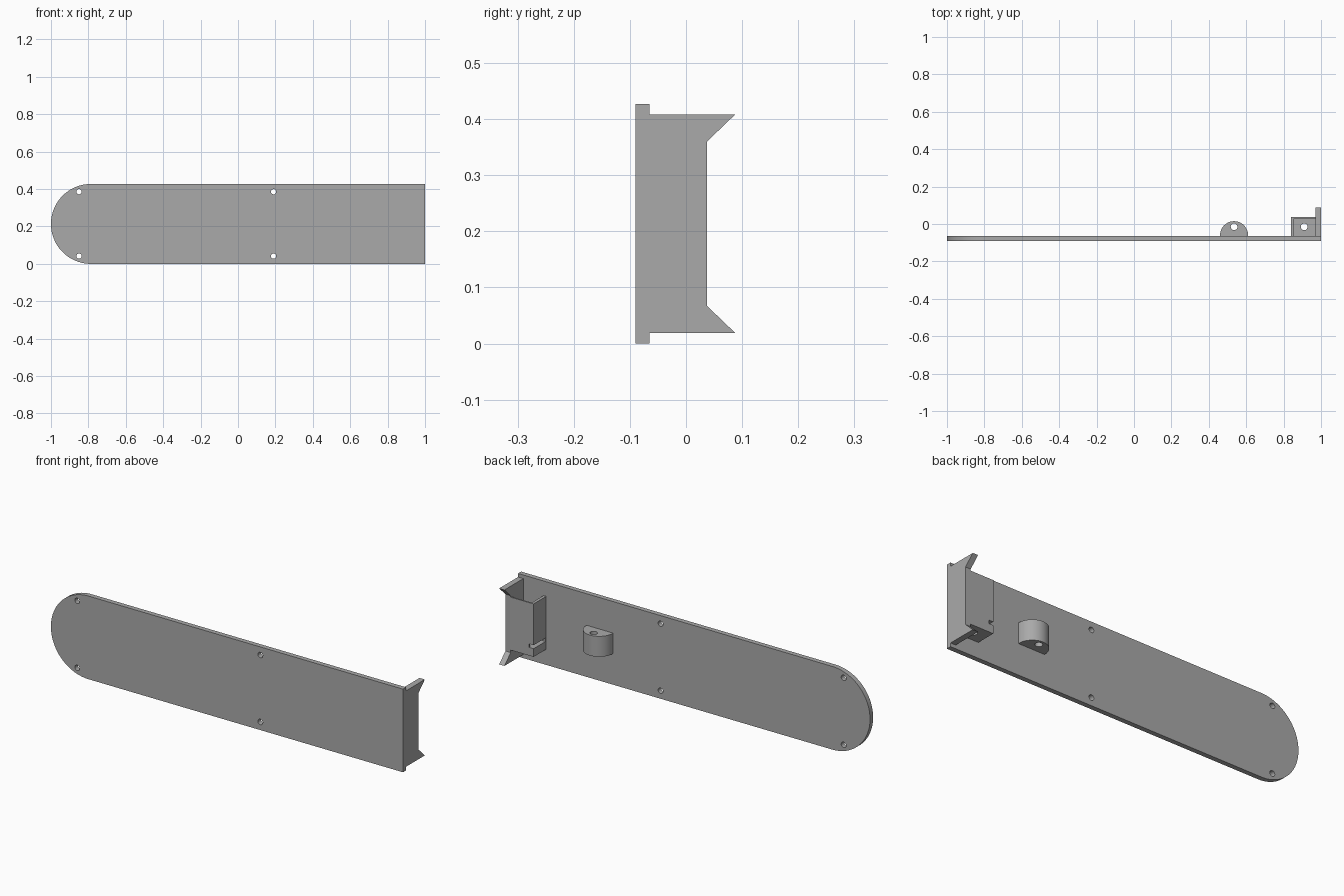
import bpy
import bmesh
from math import cos, sin, pi
from mathutils import Vector

cube = bpy.data.objects.get("Cube")
if cube:
    bpy.data.objects.remove(cube, do_unlink=True)

grey = bpy.data.materials.new("plain grey")
grey.use_nodes = True
grey.diffuse_color = (0.4, 0.4, 0.4, 1)
grey.node_tree.nodes["Principled BSDF"].inputs["Base Color"].default_value = (0.4, 0.4, 0.4, 1)


def prism(name, outline, axis, start, end):
    """Extrude a 2D outline along an axis; the outline uses the other two axes in order."""
    bm = bmesh.new()

    def place(a, b):
        co = [a, b]
        co.insert("xyz".index(axis), start)
        return co
    face = bm.faces.new([bm.verts.new(place(a, b)) for a, b in outline])
    shift = Vector()
    shift["xyz".index(axis)] = end - start
    ext = bmesh.ops.extrude_face_region(bm, geom=[face], use_keep_orig=True)
    bmesh.ops.translate(bm, vec=shift, verts=[v for v in ext["geom"] if isinstance(v, bmesh.types.BMVert)])
    bmesh.ops.recalc_face_normals(bm, faces=bm.faces)
    mesh = bpy.data.meshes.new(name)
    bm.to_mesh(mesh)
    bm.free()
    mesh.materials.append(grey)
    obj = bpy.data.objects.new(name, mesh)
    bpy.context.collection.objects.link(obj)
    return obj


def arc(cx, cy, r, a0, a1, n):
    return [(cx + r * cos(a0 + (a1 - a0) * i / n), cy + r * sin(a0 + (a1 - a0) * i / n)) for i in range(n + 1)]


def circle(cx, cy, r):
    return arc(cx, cy, r, 0, 2 * pi, 24)[:-1]


def rect(a0, a1, b0, b1):
    return [(a0, b0), (a1, b0), (a1, b1), (a0, b1)]


def cut(obj, cutters):
    """Subtract the cutters, keep the finished mesh and drop the helpers."""
    for c in cutters:
        c.hide_render = True
        mod = obj.modifiers.new("cut", "BOOLEAN")
        mod.operation = "DIFFERENCE"
        mod.solver = "EXACT"
        mod.object = c
    deps = bpy.context.evaluated_depsgraph_get()
    mesh = bpy.data.meshes.new_from_object(obj.evaluated_get(deps))
    obj.modifiers.clear()
    obj.data = mesh
    for c in cutters:
        bpy.data.objects.remove(c, do_unlink=True)


FRONT, BACK = -0.09, -0.065      # plate faces
HEIGHT = 0.427
MID = HEIGHT / 2

# Long plate with one rounded end and four screw holes
outline = [(1, 0), (1, HEIGHT)] + arc(-1 + MID, MID, MID, pi / 2, 3 * pi / 2, 48)
plate = prism("base_plate", outline, "y", FRONT, BACK)
cut(plate, [prism("hole_cutter", circle(x, MID + s * 0.172, 0.014), "y", -0.2, 0.1)
            for x in (-0.85, 0.19) for s in (-1, 1)])

# Half-round lug with a vertical hole
lug = prism("round_lug", arc(0.535, BACK + 0.005, 0.075, 0, pi, 32) + [(0.46, BACK), (0.61, BACK)],
            "z", 0.16, 0.265)
cut(lug, [prism("lug_cutter", circle(0.535, -0.015, 0.018), "z", 0, 0.5)])

# End wall with two flared tips
half = [(BACK, 0.195), (0.088, 0.195), (0.037, 0.146)]
wall = [(y, MID + d) for y, d in half] + [(y, MID - d) for y, d in reversed(half)]
prism("end_wall", wall, "x", 0.97, 1)

# Open-topped pocket: L-shaped wall with a slot through its corner
LOW, HIGH = 0.08, 0.352
shell = prism("pocket_wall", [(0.84, BACK), (0.84, 0.037), (0.97, 0.037), (0.97, 0.03),
                              (0.855, 0.03), (0.855, BACK)], "z", LOW, HIGH)
cut(shell, [prism("slot_cutter", rect(0.8, 0.865, BACK + 0.005, 0.06), "z", 0.122, 0.14)])

# Pocket floor with a hole
floor = prism("pocket_floor", rect(0.855, 0.97, BACK, 0.03), "z", LOW, 0.12)
cut(floor, [prism("floor_cutter", circle(0.91, -0.015, 0.018), "z", 0, 0.3)])

# Keep hard edges, smooth the curved sides
for obj in bpy.context.scene.objects:
    obj.select_set(obj.type == "MESH")
bpy.context.view_layer.objects.active = plate
bpy.ops.object.shade_smooth_by_angle(angle=0.5)
